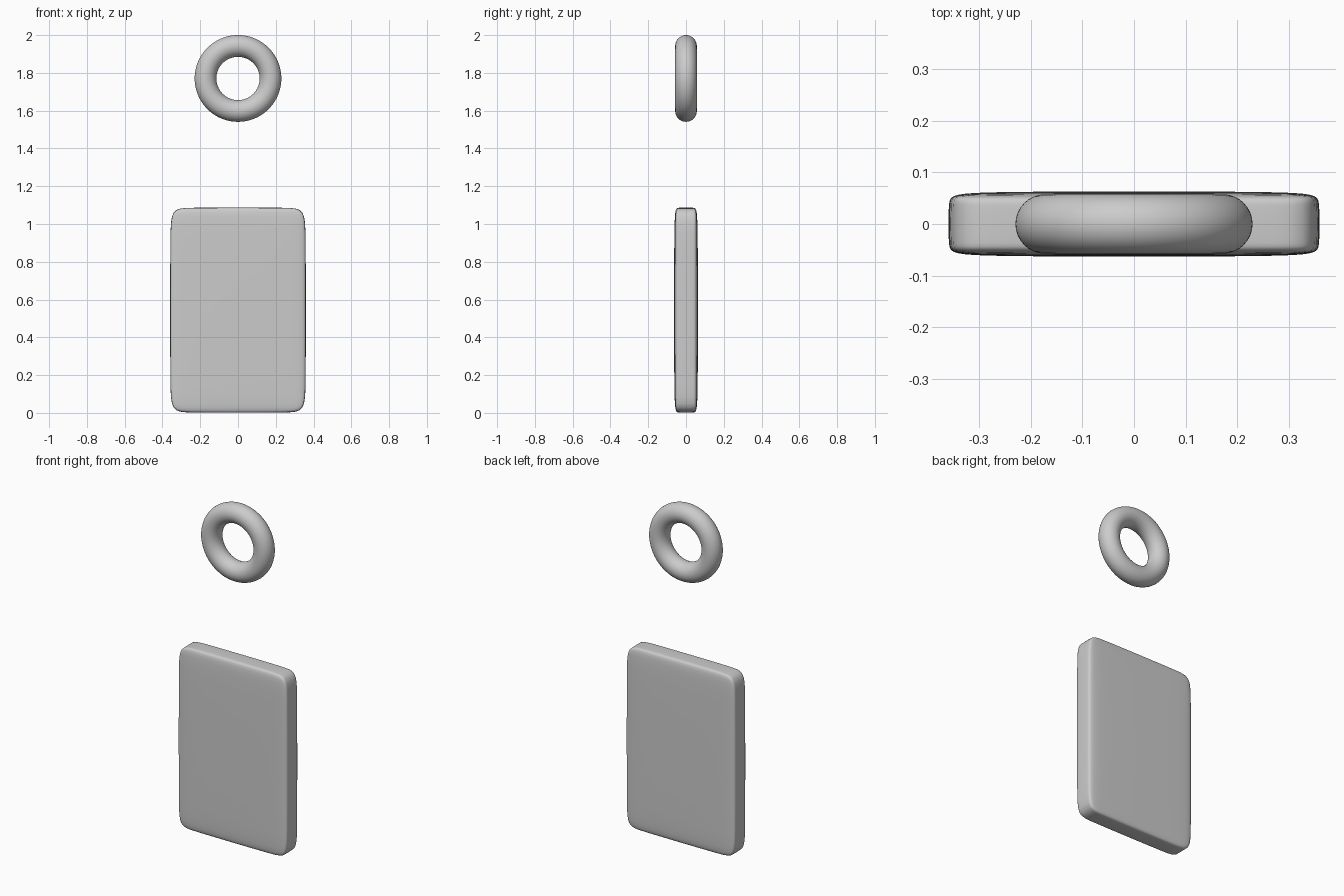
import bpy, math

if "Cube" in bpy.data.objects:
    bpy.data.objects.remove(bpy.data.objects["Cube"])

# Slab: bevelled block, subdivided so its faces are very slightly pillowed
bpy.ops.mesh.primitive_cube_add(size=1, location=(0, 0, 0.544))
slab = bpy.context.object
slab.name = "slab"
slab.scale = (0.72, 0.128, 1.088)
bpy.ops.object.transform_apply(location=False, rotation=False, scale=True)
bevel = slab.modifiers.new("edge_bevel", 'BEVEL')
bevel.width = 0.01
bevel.segments = 1
subdivision = slab.modifiers.new("soften", 'SUBSURF')
subdivision.levels = subdivision.render_levels = 3
bpy.ops.object.shade_smooth()

# Ring: upright torus floating above the slab
bpy.ops.mesh.primitive_torus_add(
    major_radius=0.172, minor_radius=0.0575,
    major_segments=96, minor_segments=32,
    location=(0, 0, 1.7705), rotation=(math.pi / 2, 0, 0))
ring = bpy.context.object
ring.name = "ring"
bpy.ops.object.shade_smooth()
